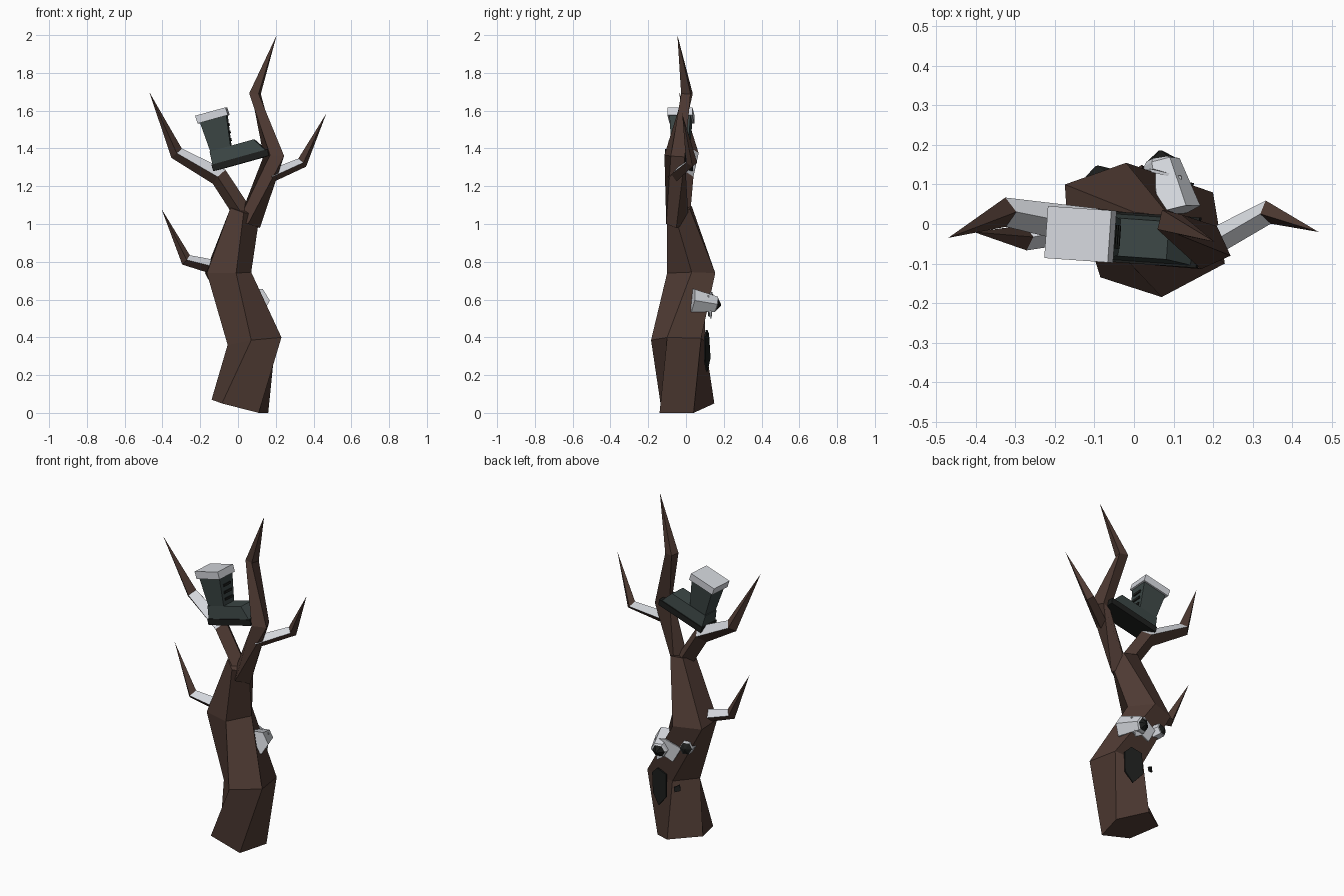
import bpy, bmesh, math
from mathutils import Vector, Matrix

if "Cube" in bpy.data.objects:
    bpy.data.objects.remove(bpy.data.objects["Cube"])


def material(name, rgb):
    m = bpy.data.materials.new(name)
    m.diffuse_color = (*rgb, 1)
    m.use_nodes = True
    m.node_tree.nodes["Principled BSDF"].inputs["Base Color"].default_value = m.diffuse_color
    return m


BARK = material("bark brown", (0.078, 0.043, 0.033))
SNOW = material("snow white", (0.66, 0.68, 0.72))
LEATHER = material("boot slate", (0.045, 0.062, 0.060))
BLACK = material("soot black", (0.012, 0.013, 0.012))


def finish(bm, name, mats):
    bmesh.ops.recalc_face_normals(bm, faces=bm.faces)
    me = bpy.data.meshes.new(name)
    bm.to_mesh(me)
    bm.free()
    for m in mats:
        me.materials.append(m)
    ob = bpy.data.objects.new(name, me)
    bpy.context.collection.objects.link(ob)
    return ob


def loft(bm, rings):
    """Skin equal-sized rings of points, capping both ends; returns faces per band."""
    vs = [[bm.verts.new(p) for p in r] for r in rings]
    n = len(vs[0])
    bands = [[bm.faces.new((a[i], a[(i + 1) % n], b[(i + 1) % n], b[i])) for i in range(n)]
             for a, b in zip(vs, vs[1:])]
    caps = [bm.faces.new(vs[0][::-1]), bm.faces.new(vs[-1])]
    return bands, caps


def tube_rings(path, radii, sides, turn=0.0):
    pts = [Vector(p) for p in path]
    rings = []
    for i, p in enumerate(pts):
        a, b = pts[max(i - 1, 0)], pts[min(i + 1, len(pts) - 1)]
        t = ((p - a).normalized() + (b - p).normalized()).normalized()
        u = t.cross(Vector((0, 0, 1))).normalized()
        v = u.cross(t)
        rings.append([p + radii[i] * (math.cos(w) * u + math.sin(w) * v)
                      for w in (turn + math.tau * k / sides for k in range(sides))])
    return rings


# Trunk: twisted five-sided rings
bm = bmesh.new()
loft(bm, [
    [(-0.14, 0.04, 0.07), (-0.085, -0.135, 0.05), (0.11, -0.14, 0.0), (0.16, 0.04, 0.0), (0.02, 0.15, 0.05)],
    [(-0.055, -0.055, 0.36), (0.07, -0.185, 0.385), (0.23, -0.10, 0.40), (0.20, 0.08, 0.395), (0.02, 0.10, 0.38)],
    [(-0.165, -0.06, 0.74), (-0.01, -0.10, 0.74), (0.07, 0.03, 0.745), (-0.02, 0.155, 0.74), (-0.175, 0.10, 0.74)],
    [(-0.04, -0.04, 1.085), (0.03, -0.10, 1.06), (0.115, -0.06, 1.05), (0.09, 0.02, 1.08), (0.0, 0.03, 1.095)],
])
finish(bm, "trunk", [BARK])


# Branches: four-sided, pointed, snow on the upper faces of one stretch
def branch(name, path, radii, snowy=None):
    bm = bmesh.new()
    bands, _ = loft(bm, tube_rings(path, radii, 4))
    bm.normal_update()
    bmesh.ops.recalc_face_normals(bm, faces=bm.faces)
    if snowy is not None:
        for f in bands[snowy]:
            if f.normal.z > 0.2:
                f.material_index = 1
    bmesh.ops.remove_doubles(bm, verts=bm.verts, dist=0.0015)
    finish(bm, name, [BARK, SNOW])


branch("main_branch", [(0.06, -0.045, 1.0), (0.19, -0.06, 1.36), (0.09, 0.005, 1.69), (0.205, -0.045, 2.0)],
       [0.06, 0.058, 0.036, 0.0005])
branch("left_branch", [(0.05, -0.03, 1.02), (-0.10, -0.01, 1.25), (-0.325, 0.03, 1.375), (-0.47, -0.035, 1.70)],
       [0.05, 0.05, 0.037, 0.0005], 1)
branch("right_branch", [(0.165, -0.065, 1.25), (0.34, 0.03, 1.325), (0.467, -0.02, 1.585)],
       [0.035, 0.03, 0.0005], 0)
branch("low_branch", [(-0.10, 0.0, 0.765), (-0.275, -0.035, 0.81), (-0.405, -0.02, 1.08)],
       [0.04, 0.032, 0.0005], 0)

# Snowy stubs on the back, each with a black pointed end
for name, path, radii in (
        ("large", [(0.10, 0.03, 0.595), (0.07, 0.155, 0.575), (0.068, 0.162, 0.573), (0.067, 0.186, 0.57)],
         [0.07, 0.047, 0.038, 0.004]),
        ("small", [(-0.06, 0.06, 0.60), (-0.088, 0.125, 0.615), (-0.09, 0.13, 0.616), (-0.094, 0.147, 0.618)],
         [0.042, 0.038, 0.034, 0.004])):
    bm = bmesh.new()
    bands, caps = loft(bm, tube_rings(path, radii, 6))
    for f in bands[2] + [caps[1]]:
        f.material_index = 1
    finish(bm, name + "_stub", [SNOW, BLACK])


# Snow drape and dark hollow: thin plates laid on the trunk
def plate(name, points, push, mat):
    bm = bmesh.new()
    f = bm.faces.new([bm.verts.new(p) for p in points])
    new = bmesh.ops.extrude_face_region(bm, geom=[f])["geom"]
    bmesh.ops.translate(bm, vec=push, verts=[v for v in new if isinstance(v, bmesh.types.BMVert)])
    finish(bm, name, [mat])


plate("snow_drape", [(0.12, 0.113, 0.62), (0.10, 0.128, 0.50), (0.05, 0.120, 0.53),
                     (0.0, 0.118, 0.51), (-0.05, 0.110, 0.60), (0.04, 0.132, 0.64)], (0, 0.008, 0), SNOW)
plate("hollow", [(0.10, 0.106, 0.22), (0.145, 0.094, 0.28), (0.15, 0.095, 0.40),
                 (0.11, 0.105, 0.44), (0.045, 0.114, 0.42), (0.04, 0.122, 0.29)], (0.002, 0.008, 0), BLACK)
plate("bark_chip", [(-0.035, 0.10, 0.34), (-0.005, 0.115, 0.33), (0.0, 0.115, 0.355), (-0.03, 0.10, 0.375)],
      (-0.005, 0.008, 0), BLACK)

# Boot resting in the fork, built level then tilted toe-up
TILT = (Matrix.Translation((-0.127, -0.027, 1.28)) @ Matrix.Rotation(math.radians(-4), 4, 'Z')
        @ Matrix.Rotation(math.radians(-15.5), 4, 'Y'))


def boot_part(name, layers, mat):
    """layers: (x back, x front, half width, z)"""
    bm = bmesh.new()
    loft(bm, [[(a, -w, z), (b, -w, z), (b, w, z), (a, w, z)] for a, b, w, z in layers])
    bm.transform(TILT)
    finish(bm, name, [mat])


boot_part("boot_sole", [(0.0, 0.305, 0.064, 0.0), (0.0, 0.31, 0.064, 0.035)], BLACK)
boot_part("boot_foot", [(0.005, 0.295, 0.058, 0.035), (0.008, 0.25, 0.048, 0.105)], LEATHER)
boot_part("boot_shaft", [(0.012, 0.122, 0.045, 0.10), (0.0, 0.146, 0.056, 0.27)], LEATHER)
boot_part("boot_cuff", [(-0.012, 0.155, 0.066, 0.265), (-0.014, 0.153, 0.066, 0.308)], SNOW)
for i in range(3):
    z = 0.13 + 0.04 * i
    x = 0.122 + (z - 0.10) * 0.141
    boot_part(f"boot_lace_{i + 1}", [(x - 0.01, x + 0.006, 0.03, z), (x - 0.01, x + 0.008, 0.03, z + 0.014)], BLACK)
